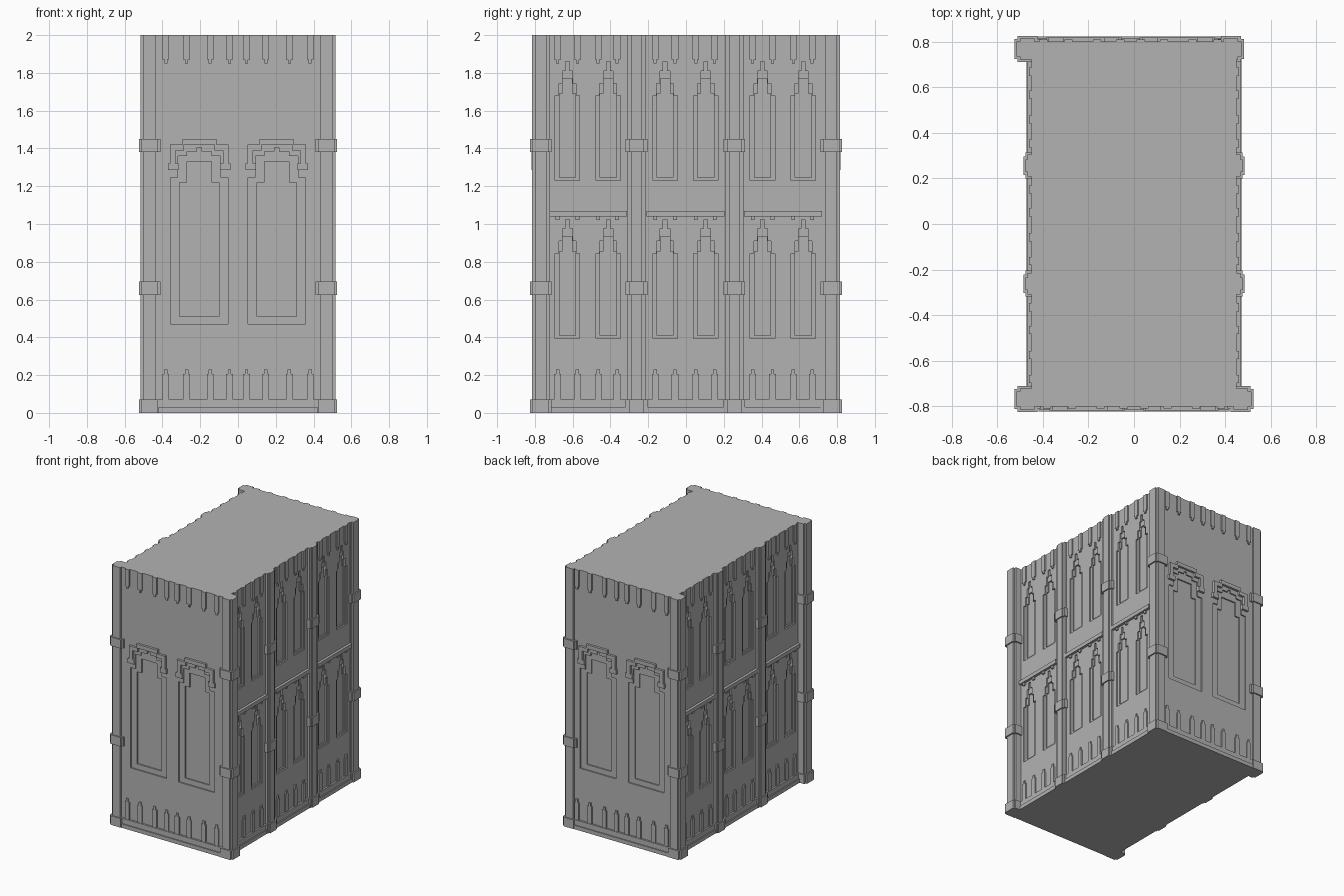
import bpy
import bmesh

default_cube = bpy.data.objects.get("Cube")
if default_cube:
    bpy.data.objects.remove(default_cube, do_unlink=True)

# One plain stone colour for the whole building
STONE = (0.45, 0.45, 0.45, 1.0)
stone = bpy.data.materials.new("stone_grey")
stone.use_nodes = True
stone.diffuse_color = STONE
stone.node_tree.nodes["Principled BSDF"].inputs["Base Color"].default_value = STONE

HEIGHT = 2.0
WALL_X, WALL_Y = 0.45, 0.80
BACK_SHIFT = -0.015
BAYS = (-0.52, -0.003, 0.513)
SIDES = ("left", "right")
ENDS = ("front", "back")


def to_world(face, u, depth, z):
    """Turn a point on a facade (along, outward, up) into model space."""
    if face == "front":
        return (u, -WALL_Y - depth, z)
    if face == "back":
        return (u + BACK_SHIFT, WALL_Y + depth, z)
    if face == "right":
        return (WALL_X + depth, u, z)
    return (-WALL_X - depth, u, z)


def add_prism(bm, face, centre, half_outline, inner, outer):
    """Extrude a left-right symmetric outline outward from a facade."""
    outline = half_outline + [(-u, z) for u, z in reversed(half_outline)]
    rings = [[bm.verts.new(to_world(face, centre + u, depth, z)) for u, z in outline]
             for depth in (inner, outer)]
    bm.faces.new(rings[0])
    bm.faces.new(rings[1])
    count = len(outline)
    for i in range(count):
        j = (i + 1) % count
        bm.faces.new((rings[0][i], rings[0][j], rings[1][j], rings[1][i]))


def add_slab(bm, face, centre, half_width, low, high, outer, inner=-0.02):
    add_prism(bm, face, centre, [(half_width, low), (half_width, high)], inner, outer)


def add_box(bm, x, y, half_x, half_y, low, high):
    verts = bmesh.ops.create_cube(bm, size=1)["verts"]
    for v in verts:
        v.co.x = x + v.co.x * 2 * half_x
        v.co.y = y + v.co.y * 2 * half_y
        v.co.z = low if v.co.z < 0 else high


def finish(bm, name):
    bmesh.ops.recalc_face_normals(bm, faces=bm.faces)
    mesh = bpy.data.meshes.new(name)
    bm.to_mesh(mesh)
    bm.free()
    mesh.materials.append(stone)
    obj = bpy.data.objects.new(name, mesh)
    bpy.context.scene.collection.objects.link(obj)
    return obj


# Stepped outlines: half width and height, bottom to top
window_outer = [(0.065, 1.23), (0.065, 1.68), (0.045, 1.68), (0.045, 1.745),
                (0.026, 1.745), (0.026, 1.81), (0.01, 1.81), (0.01, 1.86)]
window_inner = [(0.043, 1.245), (0.043, 1.69), (0.025, 1.69), (0.025, 1.77)]
door_outer = [(0.153, 0.47), (0.153, 1.245), (0.112, 1.245), (0.112, 1.36),
              (0.065, 1.36), (0.065, 1.385), (0.012, 1.385), (0.012, 1.405)]
door_inner = [(0.104, 0.51), (0.104, 1.22), (0.066, 1.22), (0.066, 1.33)]
hood = [(0.08, 1.42), (0.08, 1.39), (0.125, 1.39), (0.125, 1.32), (0.11, 1.32),
        (0.11, 1.285), (0.165, 1.285), (0.165, 1.32), (0.155, 1.32),
        (0.155, 1.42), (0.09, 1.42), (0.09, 1.45)]
pendant = [(0.008, 1.85), (0.008, 1.87), (0.018, 1.87), (0.018, HEIGHT)]
stud = [(0.018, 0.05), (0.018, 0.205), (0.009, 0.205), (0.009, 0.23)]

WINDOW_OFFSET = 0.108
STOREY_DROP = 0.835
DOOR_OFFSET = 0.205


def opening_cutter(name, window, door, depth):
    """All window and door recesses of one depth."""
    bm = bmesh.new()
    for face in SIDES:
        for bay in BAYS:
            for offset in (-WINDOW_OFFSET, WINDOW_OFFSET):
                for drop in (0, STOREY_DROP):
                    shape = [(u, z - drop) for u, z in window]
                    add_prism(bm, face, bay + offset, shape, -depth, 0.02)
    for face in ENDS:
        for offset in (-DOOR_OFFSET, DOOR_OFFSET):
            add_prism(bm, face, offset, door, -depth, 0.02)
    cutter = finish(bm, name)
    cutter.hide_render = True
    return cutter


# Main walls with two-step recessed openings
bm = bmesh.new()
add_box(bm, 0, 0, WALL_X, WALL_Y, 0, HEIGHT)
walls = finish(bm, "walls")
cutters = [opening_cutter("recess_cutter", window_outer, door_outer, 0.01),
           opening_cutter("pane_cutter", window_inner, door_inner, 0.02)]
for cutter in cutters:
    cut = walls.modifiers.new(cutter.name, "BOOLEAN")
    cut.operation = "DIFFERENCE"
    cut.solver = "EXACT"
    cut.object = cutter
graph = bpy.context.evaluated_depsgraph_get()
carved = bpy.data.meshes.new_from_object(walls.evaluated_get(graph))
walls.modifiers.clear()
walls.data = carved
for cutter in cutters:
    bpy.data.objects.remove(cutter, do_unlink=True)

# Hanging pendants at the top and pointed studs at the foot
end_spots = [s * u for u in (0.045, 0.147, 0.272, 0.382) for s in (-1, 1)]
bay_spots = (-0.16, -0.055, 0.055, 0.155)
side_spots = [bay + u for bay in BAYS for u in bay_spots]
for name, shape in (("top_pendants", pendant), ("bottom_studs", stud)):
    bm = bmesh.new()
    for faces, spots in ((SIDES, side_spots), (ENDS, end_spots)):
        for face in faces:
            for u in spots:
                add_prism(bm, face, u, shape, -0.02, 0.01)
    finish(bm, name)

# Stepped hoods over the end doorways
bm = bmesh.new()
for face in ENDS:
    for offset in (-DOOR_OFFSET, DOOR_OFFSET):
        add_prism(bm, face, offset, hood, -0.005, 0.018)
finish(bm, "door_hoods")

# Two-step plinth rails around the foot
bm = bmesh.new()
for low, high, outer in ((0, 0.03, 0.022), (0.03, 0.07, 0.014)):
    for face in SIDES:
        for bay in BAYS:
            add_slab(bm, face, bay, 0.22, low, high, outer)
    for face in ENDS:
        add_slab(bm, face, 0, 0.42, low, high, outer)
finish(bm, "plinth_rails")

# Ledges between the storeys with small blocks below
bm = bmesh.new()
for face in SIDES:
    for bay in BAYS:
        add_slab(bm, face, bay, 0.207, 1.04, 1.07, 0.02)
        for u in bay_spots:
            add_slab(bm, face, bay + u, 0.01, 1.02, 1.045, 0.012)
finish(bm, "storey_ledges")

# Pillar collars: foot block and two bands
COLLARS = ((0, 0.07), (0.625, 0.695), (1.382, 1.45))

# Flat pillars between the bays
bm = bmesh.new()
for face in SIDES:
    for y in (-0.262, 0.256):
        add_slab(bm, face, y, 0.048, 0, HEIGHT, 0.017)
        add_slab(bm, face, y, 0.028, 0, HEIGHT, 0.027)
        for low, high in COLLARS:
            add_slab(bm, face, y, 0.057, low, high, 0.026)
            add_slab(bm, face, y, 0.04, low, high, 0.036)
finish(bm, "bay_pillars")

# Corner pillars with a stepped cross section; one stands further in
bm = bmesh.new()
for x, y in ((-0.468, -0.768), (0.468, -0.768), (-0.468, 0.768), (0.425, 0.768)):
    add_box(bm, x, y, 0.047, 0.032, 0, HEIGHT)
    add_box(bm, x, y, 0.032, 0.047, 0, HEIGHT)
    for low, high in COLLARS:
        add_box(bm, x, y, 0.057, 0.044, low, high)
        add_box(bm, x, y, 0.044, 0.057, low, high)
finish(bm, "corner_pillars")
